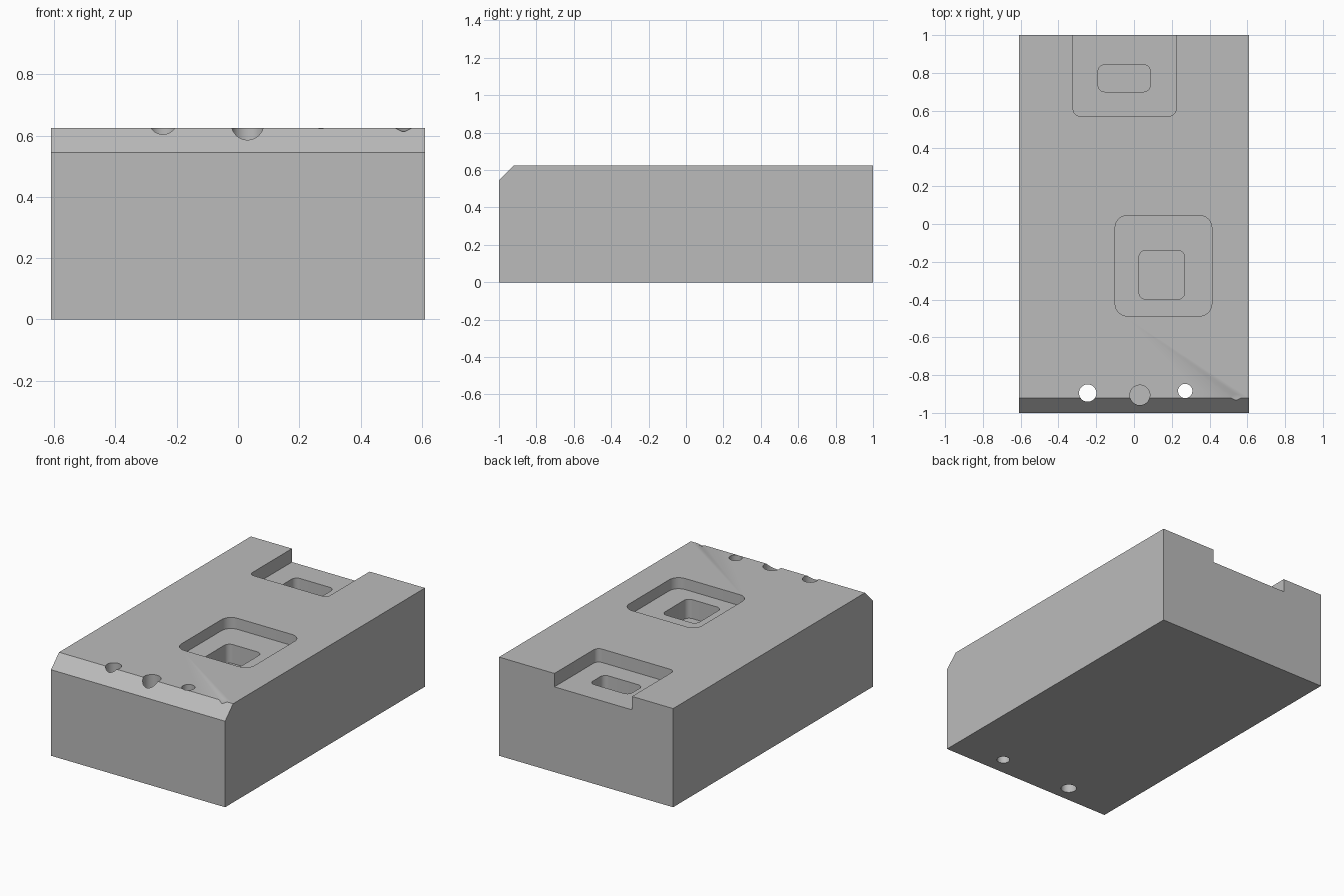
import bpy, bmesh, math

cube = bpy.data.objects.get("Cube")
if cube:
    bpy.data.objects.remove(cube, do_unlink=True)

HALF_W, TOP, CHAMFER = 0.61, 0.625, 0.08

grey = bpy.data.materials.new("machined grey")
grey.use_nodes = True
colour = (0.5, 0.5, 0.5, 1)
grey.diffuse_color = colour
grey.node_tree.nodes["Principled BSDF"].inputs["Base Color"].default_value = colour


def prism(name, points, extrude):
    """Solid made by extruding a closed outline along a vector."""
    bm = bmesh.new()
    face = bm.faces.new([bm.verts.new(p) for p in points])
    moved = bmesh.ops.extrude_face_region(bm, geom=[face])["geom"]
    bmesh.ops.translate(bm, vec=extrude,
                        verts=[v for v in moved if isinstance(v, bmesh.types.BMVert)])
    bmesh.ops.recalc_face_normals(bm, faces=bm.faces)
    return finish(name, bm)


def finish(name, bm):
    mesh = bpy.data.meshes.new(name)
    bm.to_mesh(mesh)
    bm.free()
    mesh.materials.append(grey)
    obj = bpy.data.objects.new(name, mesh)
    bpy.context.collection.objects.link(obj)
    return obj


def pocket(name, x0, x1, y0, y1, radius, floor, steps=8):
    """Rounded rectangular cutter reaching from the floor to above the top."""
    corners = [(x1 - radius, y1 - radius), (x0 + radius, y1 - radius),
               (x0 + radius, y0 + radius), (x1 - radius, y0 + radius)]
    points = []
    for quarter, (cx, cy) in enumerate(corners):
        for i in range(steps + 1):
            a = (quarter + i / steps) * math.pi / 2
            points.append((cx + radius * math.cos(a), cy + radius * math.sin(a), floor))
    return prism(name, points, (0, 0, 1 - floor))


def drill(name, x, y, radius, floor, steps=40):
    """Round cutter reaching from the floor to above the top."""
    points = [(x + radius * math.cos(i * math.tau / steps),
               y + radius * math.sin(i * math.tau / steps), floor) for i in range(steps)]
    return prism(name, points, (0, 0, 1 - floor))


def dimple(name, x, y, radius, depth):
    """Shallow cone pointing down, continued a little above the top."""
    bm = bmesh.new()
    bmesh.ops.create_cone(bm, cap_ends=True, segments=32, radius1=0,
                          radius2=radius * 2, depth=depth * 2)
    bmesh.ops.remove_doubles(bm, verts=bm.verts, dist=1e-6)
    bmesh.ops.translate(bm, verts=bm.verts, vec=(x, y, TOP))
    return finish(name, bm)


# Block with a chamfered front edge
side = [(-1, 0), (1, 0), (1, TOP), (-1 + CHAMFER, TOP), (-1, TOP - CHAMFER)]
block = prism("block", [(-HALF_W, y, z) for y, z in side], (2 * HALF_W, 0, 0))

# Stepped pockets, the rear one open at the back, and the row of holes
cutters = [
    pocket("rear_pocket", -0.322, 0.222, 0.572, 1.2, 0.035, TOP - 0.085),
    pocket("rear_inner_pocket", -0.19, 0.086, 0.70, 0.843, 0.035, TOP - 0.2),
    pocket("centre_pocket", -0.10, 0.412, -0.487, 0.045, 0.065, TOP - 0.07),
    pocket("centre_inner_pocket", 0.027, 0.268, -0.398, -0.14, 0.035, TOP - 0.19),
    drill("right_hole", -0.245, -0.895, 0.046, -0.1),
    drill("blind_hole", 0.031, -0.906, 0.053, TOP - 0.25),
    drill("left_hole", 0.271, -0.884, 0.038, -0.1),
    dimple("dimple", 0.54, -0.93, 0.03, 0.0135),
]

bpy.ops.object.select_all(action="DESELECT")
block.select_set(True)
bpy.context.view_layer.objects.active = block
for cutter in cutters:
    cutter.hide_render = True
    mod = block.modifiers.new(cutter.name, "BOOLEAN")
    mod.operation, mod.solver, mod.object = "DIFFERENCE", "EXACT", cutter
    bpy.ops.object.modifier_apply(modifier=mod.name)
    bpy.data.objects.remove(cutter, do_unlink=True)

bpy.ops.object.shade_smooth_by_angle(angle=math.radians(30))
